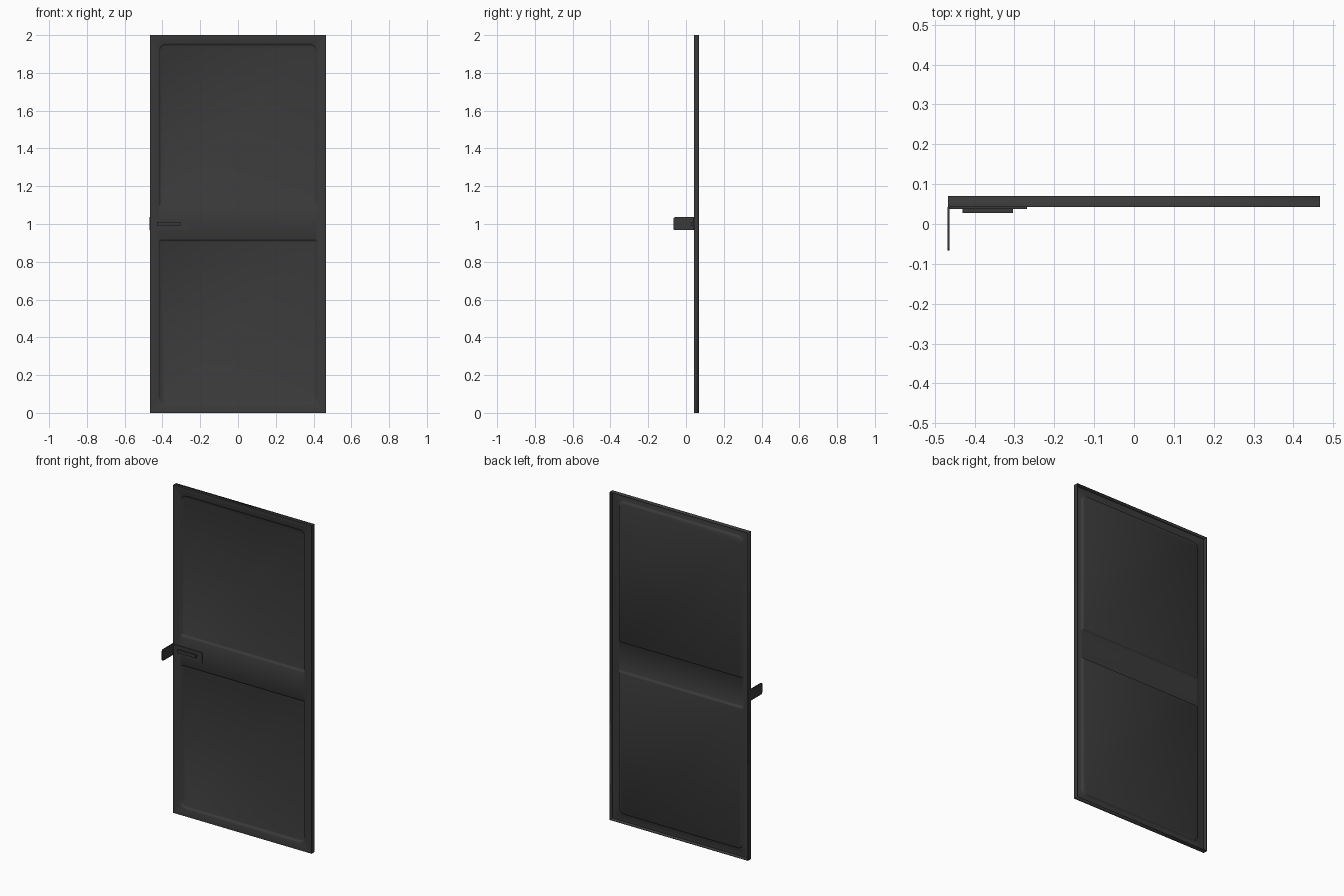
import bpy
import bmesh
import math
from mathutils import Vector

cube = bpy.data.objects.get("Cube")
if cube:
    bpy.data.objects.remove(cube, do_unlink=True)

FRONT, BACK = 0.043, 0.07
HALF_W, HEIGHT = 0.467, 2.0
SHEET = 0.003


def material(name, color):
    mat = bpy.data.materials.new(name)
    mat.use_nodes = True
    mat.diffuse_color = color
    bsdf = next(n for n in mat.node_tree.nodes if n.type == 'BSDF_PRINCIPLED')
    bsdf.inputs["Base Color"].default_value = color
    return mat


dark_metal = material("dark grey metal", (0.042, 0.042, 0.042, 1))


def finish(bm, name, angle=30):
    bmesh.ops.recalc_face_normals(bm, faces=bm.faces)
    mesh = bpy.data.meshes.new(name)
    bm.to_mesh(mesh)
    bm.free()
    mesh.materials.append(dark_metal)
    obj = bpy.data.objects.new(name, mesh)
    bpy.context.collection.objects.link(obj)
    bpy.ops.object.select_all(action='DESELECT')
    obj.select_set(True)
    bpy.context.view_layer.objects.active = obj
    bpy.ops.object.shade_smooth_by_angle(angle=math.radians(angle))
    return obj


def outline(x0, x1, z0, z1, r_bottom, r_top, steps=5):
    """Rounded rectangle in x, z with separate bottom and top corner radii."""
    pts = []
    corners = [(x1, z0, r_bottom, -90), (x1, z1, r_top, 0),
               (x0, z1, r_top, 90), (x0, z0, r_bottom, 180)]
    for x, z, r, start in corners:
        cx = x - r if x == x1 else x + r
        cz = z - r if z == z1 else z + r
        for i in range(steps + 1):
            a = math.radians(start + 90 * i / steps)
            pts.append((cx + r * math.cos(a), cz + r * math.sin(a)))
    return pts


def ring(bm, pts, y):
    return [bm.verts.new((x, y, z)) for x, z in pts]


def pairs(loop):
    return zip(loop, loop[1:] + loop[:1])


def bridge(bm, a, b):
    for (a0, a1), (b0, b1) in zip(pairs(a), pairs(b)):
        bm.faces.new((a0, a1, b1, b0))


# Door sheet: folded rim all round and two panels pressed in from the front
bm = bmesh.new()
border = [(-HALF_W, 0), (HALF_W, 0), (HALF_W, HEIGHT), (-HALF_W, HEIGHT)]
edge = ring(bm, border, FRONT)
bridge(bm, edge, ring(bm, border, BACK))
loops = [edge]
for z0, z1, rb, rt in ((0.045, 0.92, 0.04, 0.014), (1.09, 1.957, 0.014, 0.04)):
    previous = None
    for inset, depth in ((0, 0), (0.004, 0.002), (0.009, 0.009), (0.013, 0.011)):
        pts = outline(-0.422 + inset, 0.422 - inset, z0 + inset, z1 - inset,
                      rb - inset, rt - inset)
        current = ring(bm, pts, FRONT + depth)
        if previous:
            bridge(bm, previous, current)
        else:
            loops.append(current)
        previous = current
    bm.faces.new(previous)
frame_edges = []
for loop in loops:
    for a, b in pairs(loop):
        frame_edges.append(bm.edges.get((a, b)) or bm.edges.new((a, b)))
bmesh.ops.triangle_fill(bm, edges=frame_edges, use_beauty=True,
                        normal=Vector((0, -1, 0)))
door = finish(bm, "door_panel", 40)
solid = door.modifiers.new("sheet thickness", 'SOLIDIFY')
solid.thickness = SHEET
solid.offset = -1
solid.use_even_offset = True


def box(name, x, y, z, chamfer=0):
    """Box from ranges; chamfer clips the corners at the front (-y) end."""
    bm = bmesh.new()
    bmesh.ops.create_cube(bm, size=1)
    for v in bm.verts:
        v.co = [r[0] + (c + 0.5) * (r[1] - r[0]) for c, r in zip(v.co, (x, y, z))]
    if chamfer:
        ends = [e for e in bm.edges
                if all(abs(v.co.y - y[0]) < 1e-5 for v in e.verts)
                and abs(e.verts[0].co.z - e.verts[1].co.z) < 1e-5]
        bmesh.ops.bevel(bm, geom=ends, offset=chamfer, segments=2,
                        profile=0.5, affect='EDGES')
    return finish(bm, name)


# Latch: mounting plate, raised rib and the tab standing out at the edge
box("latch_plate", (-0.467, -0.268), (0.038, FRONT + 0.001), (0.97, 1.03))
box("latch_rib", (-0.43, -0.304), (0.027, 0.039), (0.992, 1.01))
box("latch_tab", (-0.468, -0.463), (-0.067, FRONT), (0.967, 1.036), 0.009)
